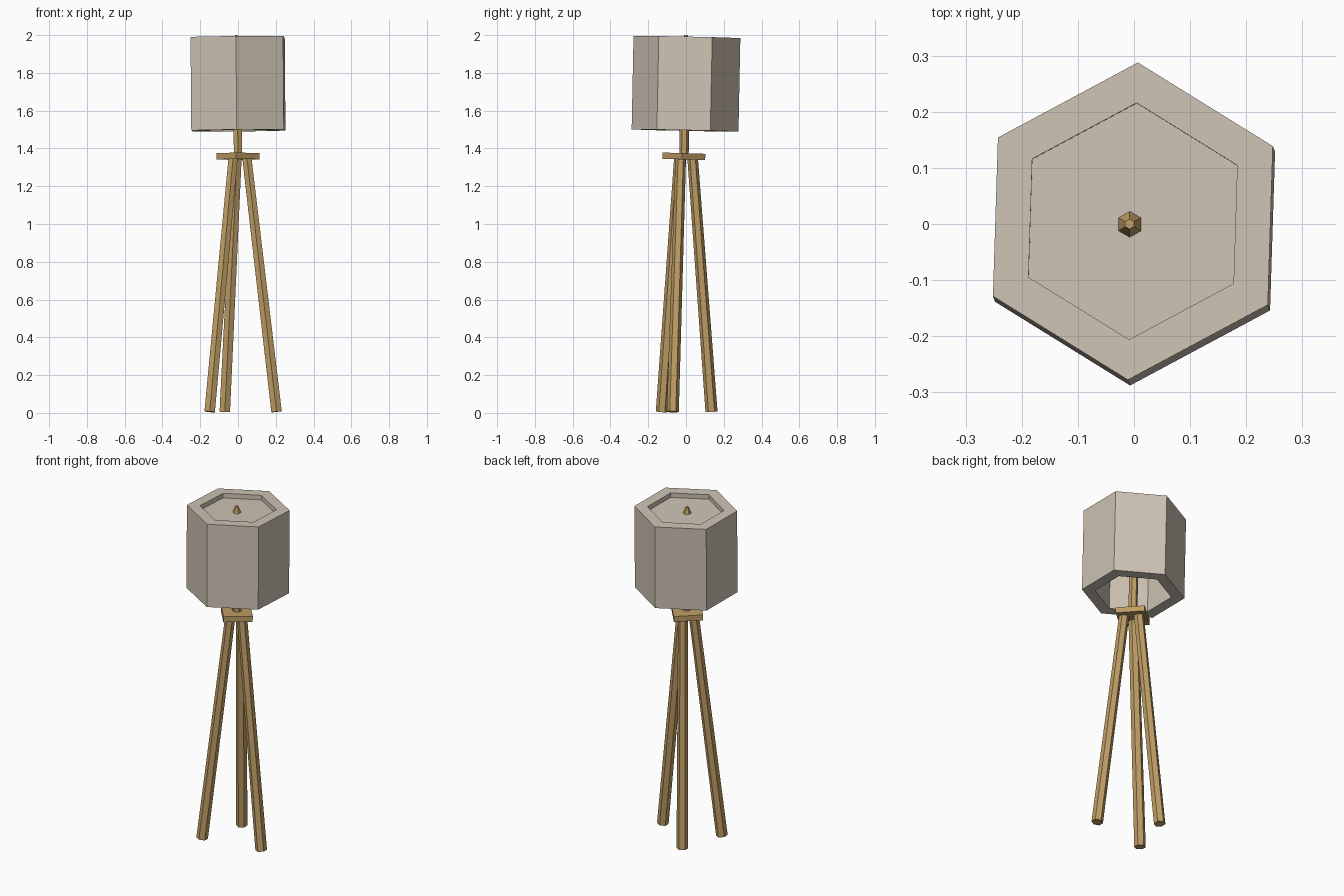
import bpy, bmesh, math
from mathutils import Vector

if "Cube" in bpy.data.objects:
    bpy.data.objects.remove(bpy.data.objects["Cube"])


def material(name, rgb):
    m = bpy.data.materials.new(name)
    m.diffuse_color = (*rgb, 1)
    m.use_nodes = True
    m.node_tree.nodes["Principled BSDF"].inputs["Base Color"].default_value = m.diffuse_color
    return m


SHADE = material("beige fabric", (0.62, 0.55, 0.46))
WOOD = material("light wood", (0.52, 0.34, 0.13))


def loft(name, mat, start, end, profile, sides=6, phase=90, closed=False):
    """Polygonal rings (radius, fraction along the axis) lofted from start to end."""
    start, axis = Vector(start), Vector(end) - Vector(start)
    turn = Vector((0, 0, 1)).rotation_difference(axis)
    bm = bmesh.new()
    rings = []
    for radius, t in profile:
        ring = []
        for i in range(sides):
            a = math.radians(phase) + math.tau * i / sides
            p = Vector((radius * math.cos(a), radius * math.sin(a), 0))
            ring.append(bm.verts.new(start + axis * t + turn @ p))
        rings.append(ring)
    pairs = list(zip(rings, rings[1:]))
    if closed:
        pairs.append((rings[-1], rings[0]))
    else:
        bm.faces.new(rings[0])
        bm.faces.new(rings[-1])
    for a, b in pairs:
        for i in range(sides):
            j = (i + 1) % sides
            bm.faces.new((a[i], a[j], b[j], b[i]))
    bmesh.ops.recalc_face_normals(bm, faces=bm.faces)
    me = bpy.data.meshes.new(name)
    bm.to_mesh(me)
    bm.free()
    me.materials.append(mat)
    ob = bpy.data.objects.new(name, me)
    bpy.context.collection.objects.link(ob)
    return ob


# Thick hexagonal shade, slightly tilted, open below
low, high = Vector((0.002, -0.005, 1.495)), Vector((-0.002, 0.005, 1.99))
loft("lamp_shade", SHADE, low, high,
     [(0.283, 0), (0.283, 1), (0.211, 1), (0.211, 0)], phase=88.2, closed=True)

# Recessed panel closing the top of the shade
loft("shade_top_panel", SHADE, low.lerp(high, 0.935), low.lerp(high, 0.945),
     [(0.213, 0), (0.213, 1)], phase=88.2)

# Central pole ending in a tapered finial
loft("pole", WOOD, (0, -0.011, 1.35), (-0.008, 0, 2.0),
     [(0.025, 0), (0.025, 0.935), (0.009, 1)])

# Square mounting plate, turned cornerwise
loft("mounting_plate", WOOD, (0, -0.012, 1.342), (0, -0.011, 1.375),
     [(0.114, 0), (0.114, 1)], sides=4, phase=-5)

# Three splayed hexagonal legs: foot and top positions
LEGS = {
    "front_left_leg": ((-0.15, -0.128), (-0.026, -0.035)),
    "back_leg": ((-0.07, 0.135), (-0.005, 0.035)),
    "right_leg": ((0.204, -0.07), (0.047, -0.028)),
}
for name, (foot, top) in LEGS.items():
    loft(name, WOOD, (*foot, 0.006), (*top, 1.35), [(0.032, 0), (0.028, 1)])
